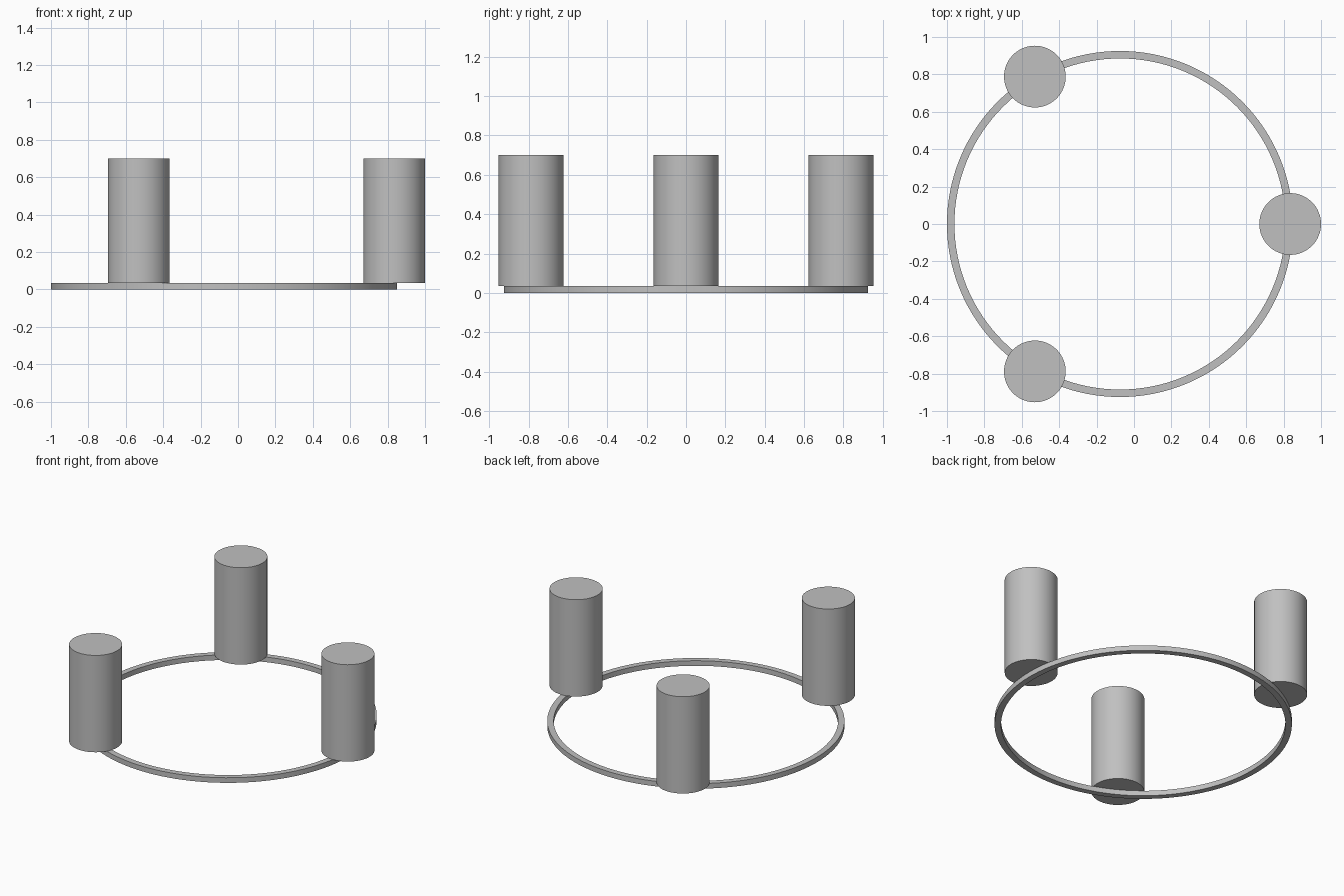
import bpy, bmesh, math

cube = bpy.data.objects.get("Cube")
if cube:
    bpy.data.objects.remove(cube, do_unlink=True)

CENTRE_X = -0.075
RING_OUTER, RING_INNER, RING_TOP = 0.925, 0.885, 0.035
POST_ORBIT, POST_RADIUS, POST_TOP = 0.91, 0.165, 0.70

grey = bpy.data.materials.new("plain grey")
grey.use_nodes = True
colour = (0.53, 0.53, 0.53, 1)
grey.diffuse_color = colour
grey.node_tree.nodes["Principled BSDF"].inputs["Base Color"].default_value = colour


def finish(obj):
    obj.data.materials.append(grey)
    bpy.ops.object.select_all(action="DESELECT")
    obj.select_set(True)
    bpy.context.view_layer.objects.active = obj
    bpy.ops.object.shade_smooth_by_angle(angle=math.radians(30))


# Flat ring: a rectangular section spun around the centre
bm = bmesh.new()
section = [(RING_INNER, 0), (RING_OUTER, 0), (RING_OUTER, RING_TOP), (RING_INNER, RING_TOP)]
verts = [bm.verts.new((r, 0, z)) for r, z in section]
edges = [bm.edges.new((verts[i], verts[(i + 1) % 4])) for i in range(4)]
bmesh.ops.spin(bm, geom=verts + edges, cent=(0, 0, 0), axis=(0, 0, 1),
               angle=math.tau, steps=128, use_merge=True)
bmesh.ops.remove_doubles(bm, verts=bm.verts, dist=0.0001)
bmesh.ops.recalc_face_normals(bm, faces=bm.faces)
mesh = bpy.data.meshes.new("base_ring")
bm.to_mesh(mesh)
bm.free()
ring = bpy.data.objects.new("base_ring", mesh)
ring.location.x = CENTRE_X
bpy.context.collection.objects.link(ring)
finish(ring)

# Three upright posts, evenly spaced on the ring
for i, name in enumerate(("left_post", "back_right_post", "front_right_post")):
    a = math.tau * i / 3
    bpy.ops.mesh.primitive_cylinder_add(
        vertices=64, radius=POST_RADIUS, depth=POST_TOP - RING_TOP,
        location=(CENTRE_X + POST_ORBIT * math.cos(a), POST_ORBIT * math.sin(a),
                  (POST_TOP + RING_TOP) / 2))
    post = bpy.context.object
    post.name = name
    finish(post)
